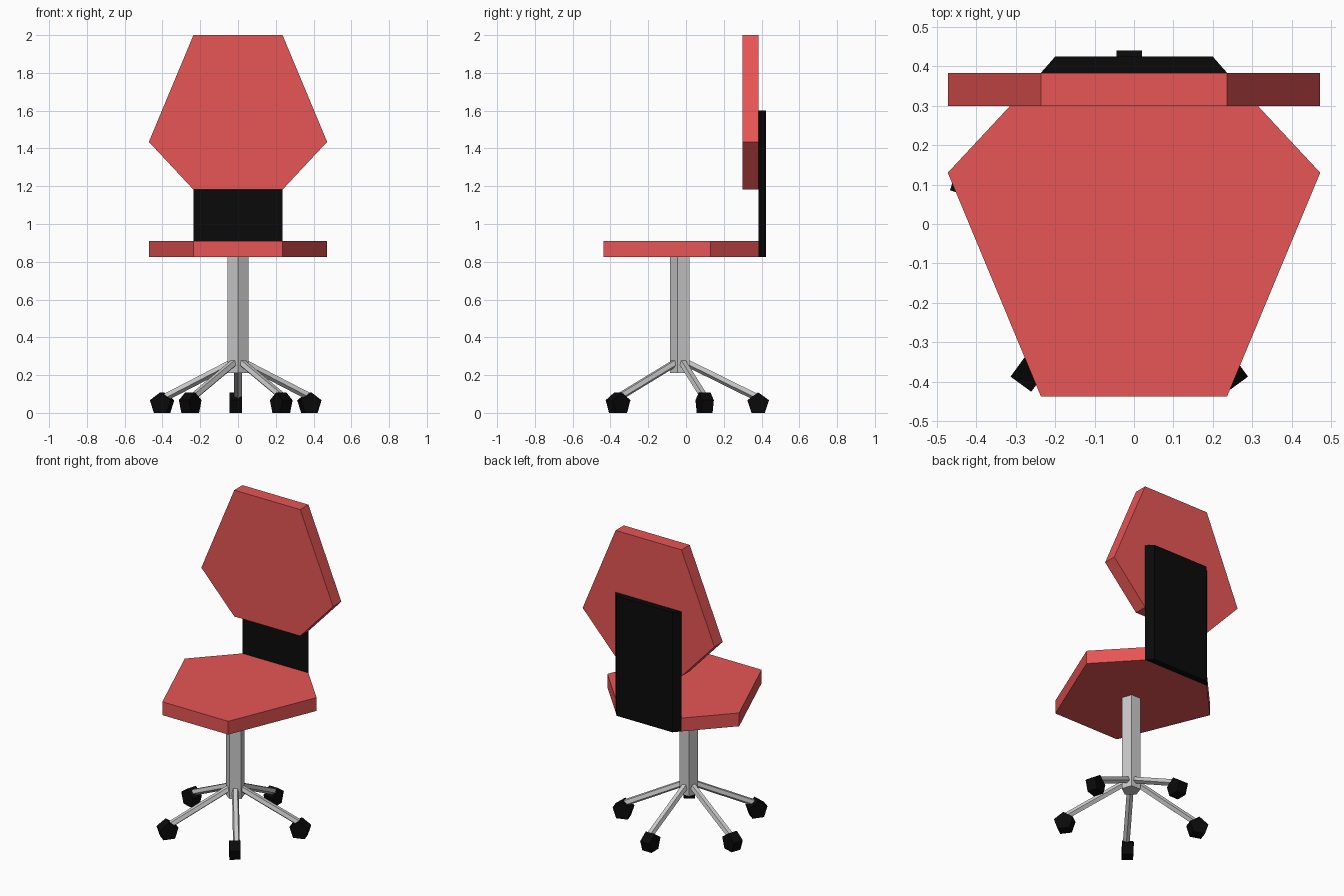
import bpy, bmesh
from math import cos, sin, pi, radians
from mathutils import Vector, Matrix

if "Cube" in bpy.data.objects:
    bpy.data.objects.remove(bpy.data.objects["Cube"])


def material(name, color):
    m = bpy.data.materials.new(name)
    m.diffuse_color = color
    m.use_nodes = True
    m.node_tree.nodes["Principled BSDF"].inputs["Base Color"].default_value = m.diffuse_color
    return m


RED = material("red_fabric", (0.8, 0.09, 0.09, 1))
BLACK = material("black_plastic", (0.003, 0.003, 0.003, 1))


def prism(name, profile, start, end, u, v, mat=None):
    """Extrude a 2D profile (in axes u, v) from point start to point end."""
    start, end, u, v = map(Vector, (start, end, u, v))
    bm = bmesh.new()
    rings = [[bm.verts.new(p + u * a + v * b) for a, b in profile] for p in (start, end)]
    n = len(profile)
    for ring in rings:
        bm.faces.new(ring)
    for i in range(n):
        j = (i + 1) % n
        bm.faces.new((rings[0][i], rings[0][j], rings[1][j], rings[1][i]))
    bmesh.ops.recalc_face_normals(bm, faces=bm.faces)
    me = bpy.data.meshes.new(name)
    bm.to_mesh(me)
    bm.free()
    if mat:
        me.materials.append(mat)
    ob = bpy.data.objects.new(name, me)
    bpy.context.collection.objects.link(ob)
    return ob


def mirrored(half):
    return half + [(-a, b) for a, b in reversed(half)]


def pentagon(r, first):
    return [(r * cos(radians(first + 72 * i)), r * sin(radians(first + 72 * i))) for i in range(5)]


X, Y, Z = (1, 0, 0), (0, 1, 0), (0, 0, 1)

# Hexagonal cushions
prism("seat", mirrored([(0.236, -0.437), (0.472, 0.13), (0.236, 0.383)]),
      (0, 0, 0.825), (0, 0, 0.911), X, Y, RED)
prism("backrest", mirrored([(0.236, 1.182), (0.472, 1.435), (0.236, 2.0)]),
      (0, 0.299, 0), (0, 0.383, 0), X, Z, RED)

# Bevelled plate joining seat and backrest
prism("back_plate", mirrored([(0.236, 0.383), (0.2, 0.424)]),
      (0, 0, 0.825), (0, 0, 1.6), X, Y, BLACK)

# Five-sided column
CY = -0.028
prism("column", pentagon(0.058, -90), (0, CY, 0.21), (0, CY, 0.83), X, Y)

# Five sloping legs, each with a five-sided caster
for i in range(5):
    a = radians(90 + 72 * i)
    out = Vector((cos(a), sin(a), 0))
    side = Vector((-sin(a), cos(a), 0))
    hub = Vector((0, CY, 0))
    start = hub + out * 0.04 + Vector((0, 0, 0.263))
    end = hub + out * 0.405 + Vector((0, 0, 0.083))
    up = (end - start).normalized().cross(side)
    if up.z < 0:
        up = -up
    prism(f"leg_{i + 1}", pentagon(0.021, -90), start, end, side, up)
    c = hub + out * 0.41 + Vector((-0.012, 0, 0.0487))
    prism(f"caster_{i + 1}", pentagon(0.0602, 90), c - side * 0.0325, c + side * 0.0325,
          out, Z, BLACK)
